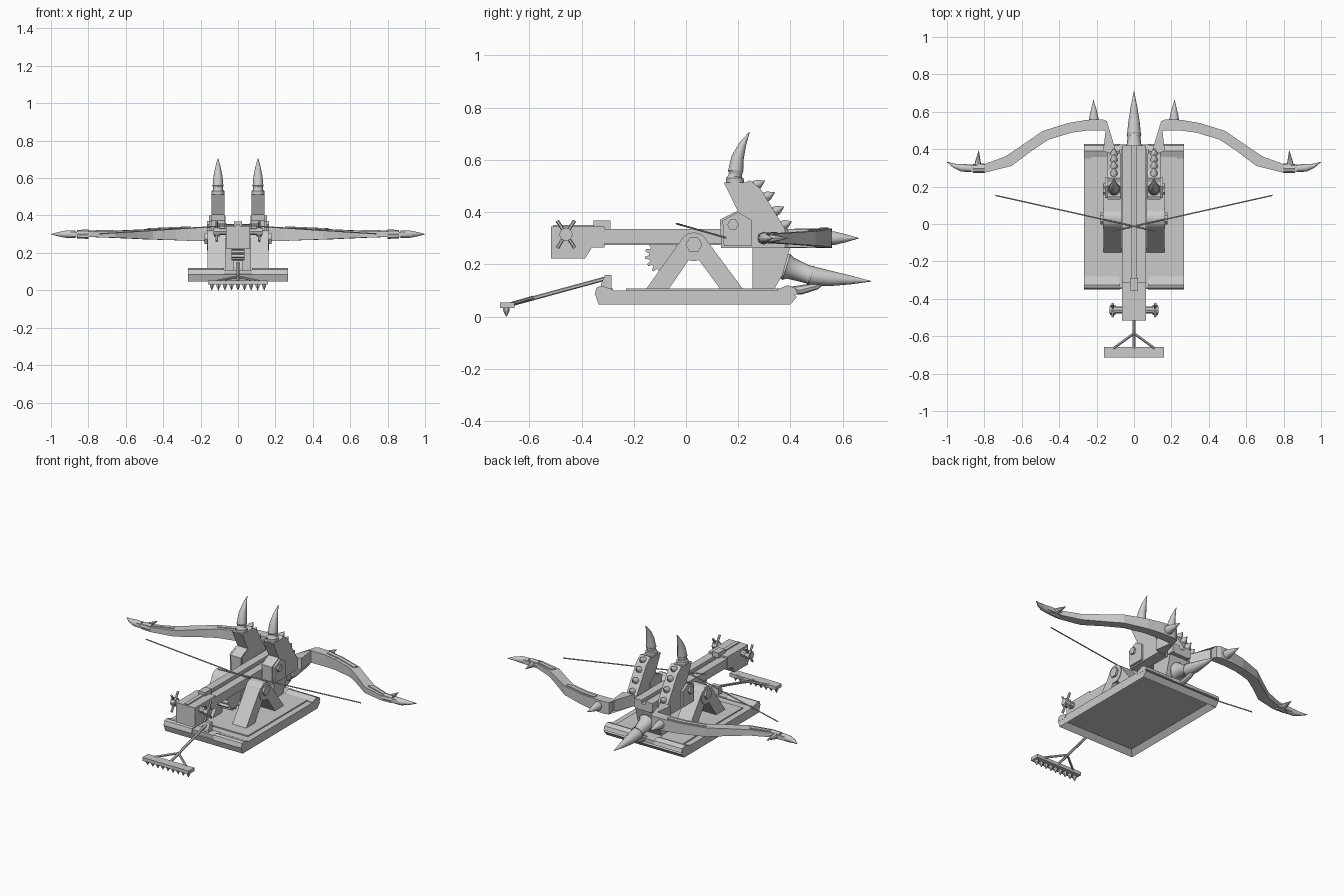
import bpy, bmesh, math
from mathutils import Vector

if "Cube" in bpy.data.objects:
    bpy.data.objects.remove(bpy.data.objects["Cube"])

GREY = bpy.data.materials.new("plain_grey")
GREY.diffuse_color = (0.6, 0.6, 0.6, 1)
GREY.use_nodes = True
GREY.node_tree.nodes["Principled BSDF"].inputs["Base Color"].default_value = GREY.diffuse_color


def finish(name, bm, smooth=False):
    bmesh.ops.recalc_face_normals(bm, faces=bm.faces)
    me = bpy.data.meshes.new(name)
    bm.to_mesh(me)
    bm.free()
    me.materials.append(GREY)
    ob = bpy.data.objects.new(name, me)
    bpy.context.collection.objects.link(ob)
    if smooth:
        bpy.context.view_layer.objects.active = ob
        ob.select_set(True)
        bpy.ops.object.shade_smooth_by_angle(angle=math.radians(40))
        ob.select_set(False)
    return ob


def skin(name, rings, smooth=False):
    """Closed loft through rings of equal length."""
    bm = bmesh.new()
    vs = [[bm.verts.new(p) for p in r] for r in rings]
    n = len(vs[0])
    for a, b in zip(vs, vs[1:]):
        for i in range(n):
            j = (i + 1) % n
            bm.faces.new((a[i], a[j], b[j], b[i]))
    bm.faces.new(vs[0])
    bm.faces.new(vs[-1][::-1])
    return finish(name, bm, smooth)


def prism(name, profile, x0, x1):
    """Side profile (y, z) extruded along x."""
    return skin(name, [[(x, y, z) for y, z in profile] for x in (x0, x1)])


def box(name, x0, x1, y0, y1, z0, z1):
    return prism(name, [(y0, z0), (y1, z0), (y1, z1), (y0, z1)], x0, x1)


def tube(name, pts, radii, sides=10, smooth=True):
    """Round sweep along points with a radius at each one."""
    pts = [Vector(p) for p in pts]
    rings = []
    for i, p in enumerate(pts):
        t = (pts[min(i + 1, len(pts) - 1)] - pts[max(i - 1, 0)]).normalized()
        ref = Vector((1, 0, 0)) if abs(t.x) < 0.8 else Vector((0, 0, 1))
        u = t.cross(ref).normalized()
        v = t.cross(u)
        rings.append([p + radii[i] * (math.cos(a) * u + math.sin(a) * v)
                      for a in (2 * math.pi * k / sides for k in range(sides))])
    return skin(name, rings, smooth)


# Base tray with a recessed underside
bm = bmesh.new()
prof = [(-.335, .046), (.40, .046), (.425, .075), (.40, .1), (-.32, .1), (-.348, .085)]
a, b = [[bm.verts.new((x, y, z)) for y, z in prof] for x in (-.267, .267)]
bm.faces.new(a)
bm.faces.new(b[::-1])
sides = [bm.faces.new((a[i], b[i], b[(i + 1) % 6], a[(i + 1) % 6])) for i in range(6)]
bmesh.ops.recalc_face_normals(bm, faces=bm.faces)
bmesh.ops.inset_individual(bm, faces=[sides[0]], thickness=.04)
bmesh.ops.translate(bm, verts=sides[0].verts, vec=(0, 0, .03))
finish("base_tray", bm)
box("base_deck", -.23, .23, -.23, .36, .1, .107)

# Raised end bars, split around the middle, with thin bands
for s, side in ((-1, "left"), (1, "right")):
    lo, hi = sorted((s * .075, s * .268))
    prism("front_end_bar_" + side, [(-.35, .085), (-.28, .085), (-.28, .104), (-.325, .118),
                                    (-.342, .112)], lo, hi)
    prism("back_end_bar_" + side, [(.35, .085), (.428, .085), (.42, .108), (.39, .12),
                                   (.35, .104)], lo, hi)
box("front_end_sill", -.08, .08, -.342, -.28, .085, .108)
box("back_end_sill", -.08, .08, .35, .424, .085, .108)

# Stock: two rails either side of a groove, joined below
for s, side in ((-1, "left"), (1, "right")):
    lo, hi = sorted((s * .014, s * .064))
    box("stock_rail_" + side, lo, hi, -.32, .42, .28, .335)
box("stock_floor", -.05, .05, -.32, .42, .274, .315)
prism("stock_head", [(-.517, .222), (-.387, .222), (-.36, .265), (-.313, .265), (-.313, .345),
                     (-.517, .345)], -.065, .065)
box("stock_head_stop", -.022, .022, -.355, -.29, .335, .367)
box("stock_head_ridge", -.012, .012, -.51, -.355, .345, .351)

# Crank through the stock head
tube("crank_axle", [(-.13, -.46, .315), (.13, -.46, .315)], [.018] * 2, 8)
for s, side in ((-1, "left"), (1, "right")):
    tube("crank_hub_" + side, [(s * .098, -.46, .315), (s * .128, -.46, .315)], [.026] * 2, 8)
    for k in range(2):
        t = math.radians(58 + 65 * k)
        d = Vector((0, math.cos(t), math.sin(t))) * .062
        c = Vector((s * .113, -.46, .315))
        tube(f"crank_spoke_{side}_{k}", [c - d, c + d], [.007] * 2, 6)

# Winding gear beneath the stock
gear = []
for k in range(16):
    for f, r in ((.0, .06), (.2, .075), (.5, .075), (.7, .06)):
        t = 2 * math.pi * (k + f) / 16
        gear.append((-.082 + r * math.cos(t), .235 + r * math.sin(t)))
prism("winding_gear", gear, -.035, .035)

# Pillar carrying the back of the stock
prism("back_pillar", [(.255, .1), (.335, .1), (.37, .16), (.40, .27), (.255, .28)], -.07, .07)

# Horn at the back and the claw below it
tube("back_horn_socket", [(0, .35, .2), (0, .385, .19), (0, .40, .185), (0, .47, .16), (0, .48, .157)],
     [.04, .052, .042, .034, .04], 12)
tube("back_horn", [(0, .47, .158), (0, .55, .146), (0, .63, .14), (0, .71, .135)],
     [.038, .03, .017, .001], 12)
tube("back_claw", [(0, .395, .10), (0, .44, .102), (0, .50, .117), (0, .56, .155)],
     [.014, .018, .014, .001], 8)

# Bow limb stations: outer edge x,y / inner edge x,y / z low, z high
LIMB = [(.165, .39, .08, .36, .265, .335), (.145, .55, .10, .40, .262, .336),
        (.17, .56, .145, .5, .262, .338), (.25, .557, .25, .5, .264, .337),
        (.35, .54, .335, .488, .268, .333), (.49, .497, .455, .452, .272, .327),
        (.575, .437, .54, .396, .276, .323), (.69, .36, .655, .31, .281, .318),
        (.8, .32, .79, .276, .285, .315), (.9, .318, .895, .28, .288, .312)]
LEG = [(-.157, .1), (-.07, .1), (.015, .223), (.045, .223), (.135, .1), (.222, .1)]
ARC = [(.03 + .057 * math.cos(t), .265 + .057 * math.sin(t))
       for t in (math.radians(25 + 16.25 * k) for k in range(9))]
POST = [(.135, .262), (.38, .262), (.38, .335), (.285, .49), (.245, .522), (.225, .513),
        (.145, .513), (.198, .405), (.13, .372)]

for s, side in ((-1, "left"), (1, "right")):
    # A-shaped trestle with its pivot bolt
    lo, hi = sorted((s * .068, s * .163))
    prism("trestle_" + side, LEG + ARC, lo, hi)
    tube("pivot_bolt_" + side, [(s * .16, .03, .275), (s * .178, .03, .275)], [.032] * 2, 6, False)
    tube("pivot_washer_" + side, [(s * .16, .03, .267), (s * .167, .03, .267)], [.055] * 2, 16)

    # Tall bow holder with a cheek plate and bolt
    lo, hi = sorted((s * .072, s * .142))
    prism("bow_holder_" + side, POST, lo, hi)
    lo, hi = sorted((s * .068, s * .155))
    prism("holder_cheek_" + side, [(.145, .27), (.25, .27), (.25, .37), (.2, .4), (.14, .368)], lo, hi)
    tube("holder_bolt_" + side, [(s * .15, .18, .352), (s * .167, .18, .352)], [.022] * 2, 6, False)

    # Horn on top of the holder
    x = s * .107
    tube("holder_socket_" + side, [(x, .188, .505), (x, .187, .53), (x, .188, .537), (x, .19, .55),
                                   (x, .19, .56)], [.034, .034, .026, .026, .031], 12)
    tube("holder_horn_" + side, [(x, .19, .555), (x, .198, .61), (x, .217, .66), (x, .243, .706)],
         [.029, .024, .014, .001], 12)

    # Studs down the sloping back of the holder
    for k, (y, z) in enumerate([(.262, .50), (.30, .455), (.335, .40), (.365, .345)]):
        tube(f"holder_stud_{side}_{k}", [(x, y, z), (x, y + .018, z + .009), (x, y + .04, z + .02)],
             [.02, .017, .001], 8)

    # Bow limb, raised plates on its top, and spikes
    skin("bow_limb_" + side, [[(s * ox, oy, z0), (s * ix, iy, z0), (s * ix, iy, z1), (s * ox, oy, z1)]
                              for ox, oy, ix, iy, z0, z1 in LIMB])
    for k, (i, j) in enumerate(((3, 5), (7, 8))):
        rings = []
        for ox, oy, ix, iy, z0, z1 in LIMB[i:j + 1]:
            o, n = Vector((s * ox, oy, z1)), Vector((s * ix, iy, z1))
            p, q = o.lerp(n, .2), o.lerp(n, .65)
            up = Vector((0, 0, .005))
            rings.append([p - up, q - up, q + up, p + up])
        skin(f"limb_plate_{side}_{k}", rings)
    tube("limb_spike_" + side, [(s * .215, .55, .3), (s * .215, .572, .3), (s * .215, .61, .3),
                                (s * .217, .662, .3)], [.027, .025, .016, .001], 10)
    tube("tip_spike_" + side, [(s * .835, .29, .3), (s * .835, .33, .3), (s * .83, .392, .3)],
         [.019, .016, .001], 8)
    tube("tip_collar_" + side, [(s * .8, .298, .3), (s * .86, .297, .3)], [.025, .023], 8, False)
    tube("tip_horn_" + side, [(s * .87, .298, .3), (s * .92, .3, .3), (s * .96, .311, .3), (s, .332, .3)],
         [.021, .02, .012, .001], 10)

    # Crossed bowstring
    tube("bowstring_" + side, [(s * .74, .153, .302), (s * -.11, -.037, .356)], [.0035] * 2, 6)

    # Rake fork
    tube("rake_fork_" + side, [(0, -.585, .073), (s * .11, -.665, .05)], [.007] * 2, 6)

# Rake: bracket, handle, bar and teeth
prism("rake_bracket", [(-.325, .1), (-.285, .1), (-.285, .16), (-.31, .16), (-.325, .125)], -.025, .025)
tube("rake_handle", [(0, -.3, .148), (0, -.67, .047)], [.008] * 2, 6)
box("rake_bar", -.16, .16, -.713, -.657, .032, .053)
for k in range(9):
    x = -.14 + .035 * k
    tube(f"rake_tooth_{k}", [(x, -.688, .034), (x, -.688, .022), (x, -.688, 0)], [.013, .012, .001], 6, False)
